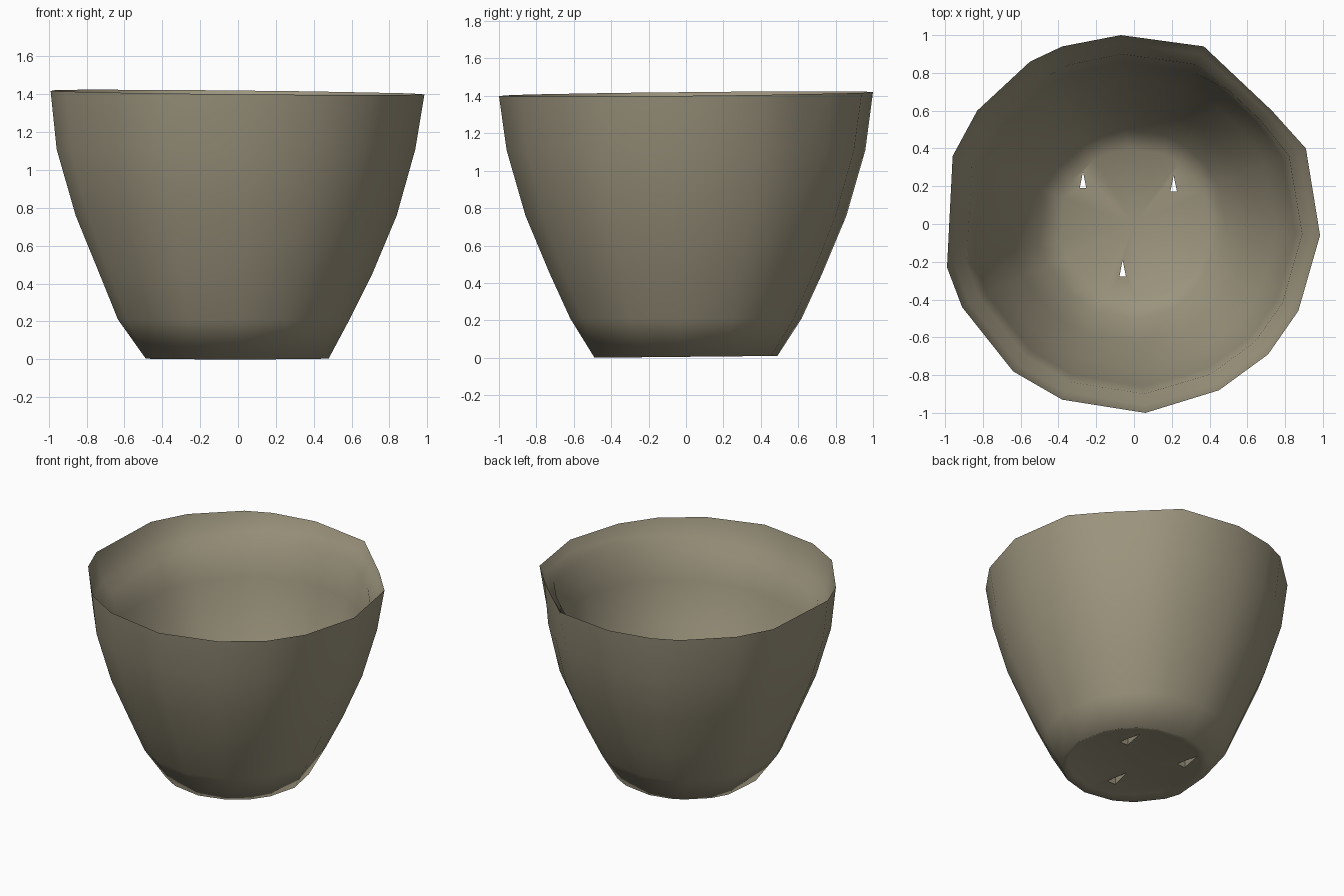
import bpy, bmesh, math
from mathutils import Vector

cube = bpy.data.objects.get("Cube")
if cube:
    bpy.data.objects.remove(cube, do_unlink=True)

# Weathered clay colour
clay = bpy.data.materials.new("olive grey clay")
clay.use_nodes = True
colour = (0.33, 0.295, 0.205, 1)
clay.diffuse_color = colour
clay.node_tree.nodes["Principled BSDF"].inputs["Base Color"].default_value = colour

# Uneven rim outline, counter-clockwise from the model's left
RIM = [(0.985, -0.06), (0.91, 0.40), (0.73, 0.60), (0.55, 0.77), (0.37, 0.94),
       (-0.07, 1.0), (-0.38, 0.94), (-0.55, 0.86), (-0.83, 0.60), (-0.96, 0.36),
       (-0.99, -0.23), (-0.91, -0.44), (-0.64, -0.78), (-0.38, -0.93),
       (0.06, -1.0), (0.45, -0.88), (0.71, -0.69), (0.87, -0.46)]

# Wall profiles: radius, height, sideways drift, tilt along x, tilt along y
OUTSIDE = [(0.44, 0.02, 0, 0, 0), (0.49, 0.005, -0.01, 0, 0.005),
           (0.62, 0.21, -0.03, 0, 0), (0.73, 0.45, -0.02, 0, 0),
           (0.86, 0.76, -0.02, 0, 0), (0.96, 1.11, -0.015, 0, 0),
           (1.0, 1.41, 0, -0.01, 0.01)]
# The inner lip climbs towards the back left corner
INSIDE = [(0.96, 1.28, 0, 0.06, 0.06), (0.90, 1.22, 0, 0.06, 0.06),
          (0.86, 1.0, 0, 0.03, 0.03), (0.77, 0.72, -0.01, 0, 0),
          (0.63, 0.42, -0.02, 0, 0), (0.50, 0.16, -0.01, 0, 0),
          (0.40, 0.09, 0, 0, 0)]


def ring(bm, radius, height, drift, tilt_x, tilt_y):
    """One loop that follows the rim outline near the top and a circle below."""
    verts = []
    blend = min(1, max(0, (height - 0.8) / 0.6))
    for x, y in RIM:
        scale = radius * (blend + (1 - blend) / Vector((x, y)).length)
        verts.append(bm.verts.new((x * scale + drift, y * scale,
                                   height + tilt_x * x + tilt_y * y)))
    return verts


# Pot wall and floor
bm = bmesh.new()
rings = [ring(bm, *row) for row in OUTSIDE + INSIDE]
n = len(RIM)
for low, high in zip(rings, rings[1:]):
    for i in range(n):
        j = (i + 1) % n
        bm.faces.new((low[i], low[j], high[j], high[i]))
for loop, height in ((rings[0], 0.03), (rings[-1], 0.08)):
    centre = bm.verts.new((0, 0, height))
    for i in range(n):
        bm.faces.new((loop[i], loop[(i + 1) % n], centre))
bmesh.ops.recalc_face_normals(bm, faces=bm.faces)
mesh = bpy.data.meshes.new("pot")
bm.to_mesh(mesh)
bm.free()
mesh.materials.append(clay)
pot = bpy.data.objects.new("pot", mesh)
bpy.context.collection.objects.link(pot)

# Three narrow drain slits that flare open below the floor
for k, (x, y) in enumerate([(-0.27, 0.22), (0.21, 0.2), (-0.06, -0.25)]):
    bpy.ops.mesh.primitive_cone_add(vertices=3, radius1=0.16, radius2=0.02,
                                    depth=0.16, location=(x, y, 0.05))
    cutter = bpy.context.object
    cutter.name = f"drain_slit_cutter_{k + 1}"
    cutter.scale = (0.35, 1, 1)
    cutter.hide_render = True
    cutter.hide_set(True)
    cutter.display_type = 'WIRE'
    cutter.data.materials.append(clay)
    cut = pot.modifiers.new("drain_slit", 'BOOLEAN')
    cut.operation = 'DIFFERENCE'
    cut.solver = 'EXACT'
    cut.object = cutter

# Smooth body and rounded foot, with a crisp rim
bpy.ops.object.select_all(action='DESELECT')
pot.select_set(True)
bpy.context.view_layer.objects.active = pot
bpy.ops.object.shade_smooth_by_angle(angle=math.radians(130))
